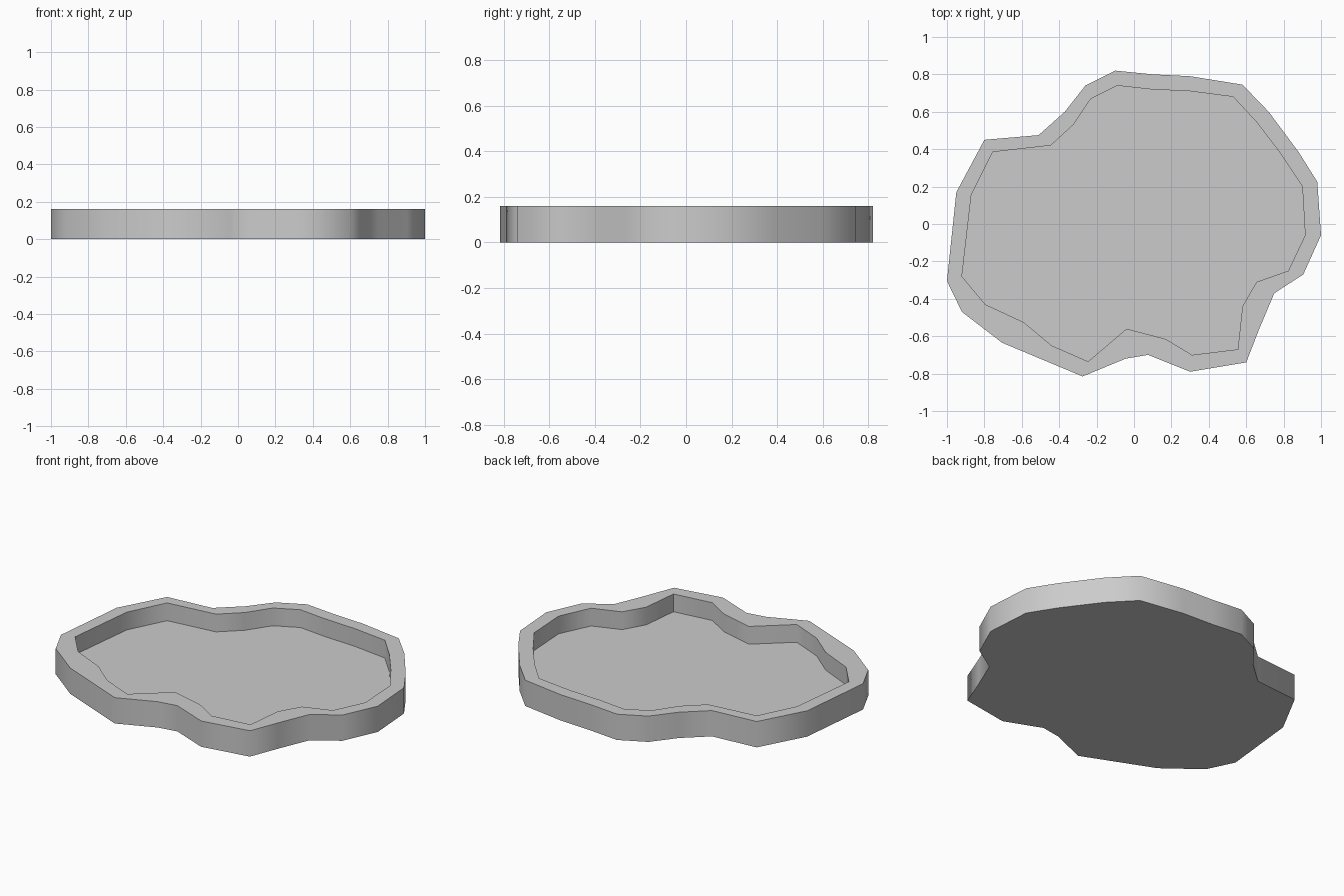
import bpy, bmesh, math

TOP, FLOOR = 0.16, 0.05

# Outer edge of the rim, clockwise from the back
outer = [(-0.10, 0.82), (0.10, 0.80), (0.30, 0.79), (0.58, 0.745), (0.72, 0.60),
         (0.88, 0.385), (0.98, 0.225), (1.0, -0.06), (0.905, -0.27), (0.75, -0.37),
         (0.67, -0.56), (0.60, -0.74), (0.30, -0.79), (0.075, -0.70), (-0.045, -0.72),
         (-0.275, -0.815), (-0.49, -0.725), (-0.705, -0.635), (-0.92, -0.47), (-1.0, -0.305),
         (-0.95, 0.17), (-0.80, 0.45), (-0.51, 0.475), (-0.37, 0.60), (-0.26, 0.74)]

# Inner edge of the rim, point for point with the outer one
inner = [(-0.09, 0.74), (0.09, 0.72), (0.30, 0.71), (0.53, 0.68), (0.655, 0.545),
         (0.785, 0.375), (0.90, 0.20), (0.915, -0.06), (0.825, -0.25), (0.655, -0.31),
         (0.58, -0.44), (0.555, -0.67), (0.31, -0.70), (0.17, -0.615), (-0.04, -0.56),
         (-0.245, -0.735), (-0.44, -0.65), (-0.59, -0.525), (-0.795, -0.43), (-0.92, -0.28),
         (-0.87, 0.155), (-0.755, 0.385), (-0.445, 0.42), (-0.325, 0.53), (-0.23, 0.67)]

bm = bmesh.new()


def ring(points, z):
    return [bm.verts.new((x, y, z)) for x, y in points]


def bridge(a, b):
    n = len(a)
    for i in range(n):
        j = (i + 1) % n
        bm.faces.new((a[i], a[j], b[j], b[i]))


# Underside, outer wall, rim, inner wall, basin floor
rings = [ring(outer, 0), ring(outer, TOP), ring(inner, TOP), ring(inner, FLOOR)]
for a, b in zip(rings, rings[1:]):
    bridge(a, b)
bm.faces.new(rings[0])
bm.faces.new(rings[-1])
bmesh.ops.recalc_face_normals(bm, faces=bm.faces)

mesh = bpy.data.meshes.new("pond_basin")
bm.to_mesh(mesh)
bm.free()
basin = bpy.data.objects.new("pond_basin", mesh)
bpy.context.collection.objects.link(basin)

# Soft walls with crisp rim edges
bpy.context.view_layer.objects.active = basin
basin.select_set(True)
bpy.ops.object.shade_smooth_by_angle(angle=math.radians(65))
